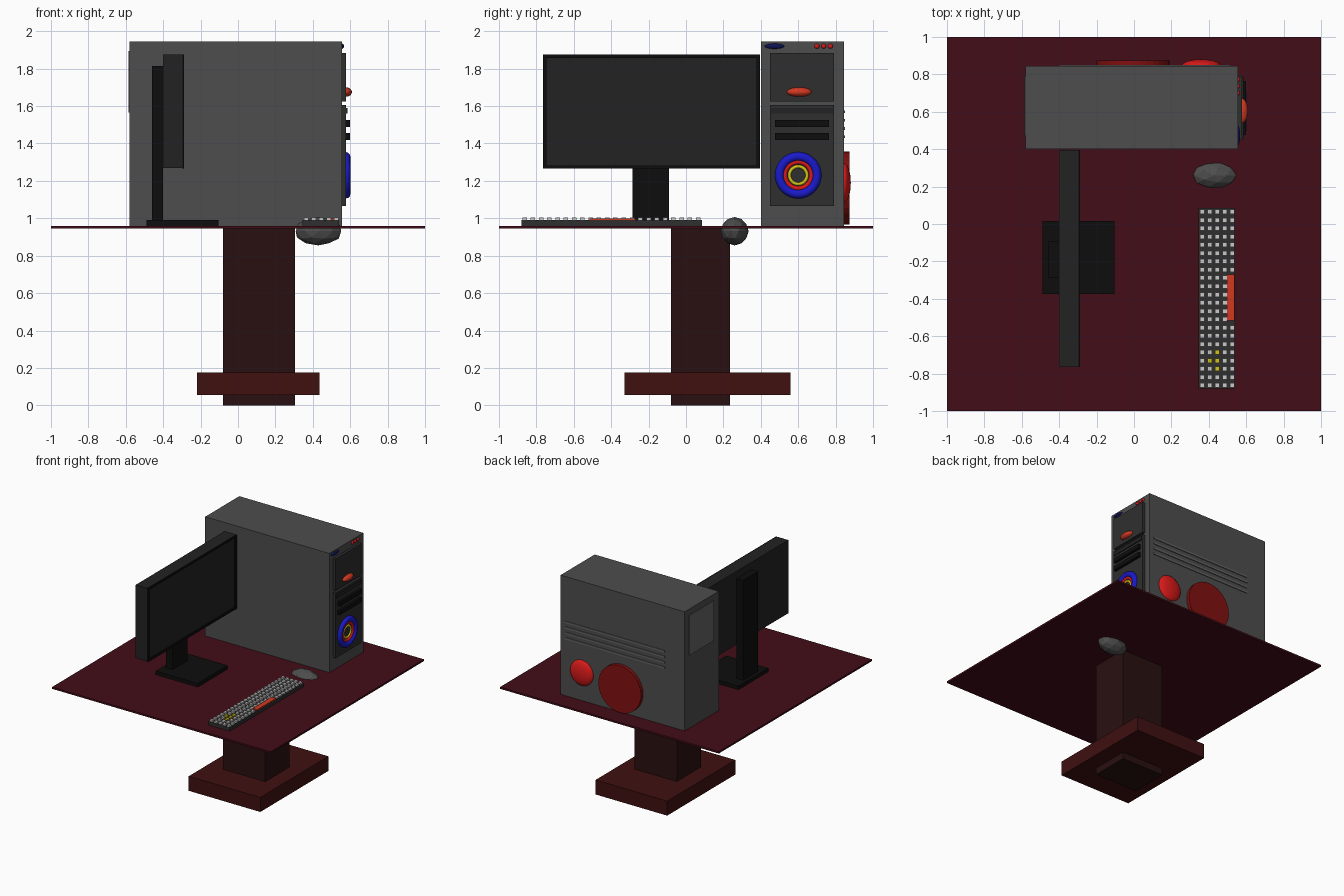
import bpy, bmesh, math
from mathutils import Matrix, Vector

if "Cube" in bpy.data.objects:
    bpy.data.objects.remove(bpy.data.objects["Cube"])


def material(name, rgb):
    m = bpy.data.materials.new(name)
    m.diffuse_color = (*rgb, 1)
    m.use_nodes = True
    m.node_tree.nodes["Principled BSDF"].inputs["Base Color"].default_value = m.diffuse_color
    return m


WINE = material("wine", (0.055, 0.004, 0.009))
BROWN = material("dark_brown", (0.022, 0.005, 0.005))
RUST = material("red_brown", (0.05, 0.005, 0.005))
CASE = material("case_grey", (0.075, 0.075, 0.075))
PANEL = material("panel_grey", (0.028, 0.028, 0.028))
WINDOW = material("light_panel", (0.13, 0.13, 0.13))
DARK = material("charcoal", (0.016, 0.016, 0.016))
BLACK = material("black", (0.004, 0.004, 0.004))
KEY = material("key_grey", (0.55, 0.55, 0.55))
RED = material("red", (0.7, 0.01, 0.01))
DEEPRED = material("deep_red", (0.22, 0.005, 0.005))
ORANGE = material("orange_red", (0.65, 0.04, 0.015))
BLUE = material("blue", (0.01, 0.01, 0.6))
NAVY = material("navy", (0.004, 0.006, 0.09))
YELLOW = material("yellow", (0.65, 0.55, 0.01))


def finish(name, bm, mat, smooth=False):
    bmesh.ops.recalc_face_normals(bm, faces=bm.faces)
    me = bpy.data.meshes.new(name)
    bm.to_mesh(me)
    bm.free()
    for p in me.polygons:
        p.use_smooth = smooth
    if mat:
        me.materials.append(mat)
    ob = bpy.data.objects.new(name, me)
    bpy.context.collection.objects.link(ob)
    return ob


def boxes(name, bounds, mat):
    """One object from any number of (x0, x1, y0, y1, z0, z1) boxes."""
    bm = bmesh.new()
    for x0, x1, y0, y1, z0, z1 in bounds:
        m = Matrix.Translation(((x0 + x1) / 2, (y0 + y1) / 2, (z0 + z1) / 2)) \
            @ Matrix.Diagonal((x1 - x0, y1 - y0, z1 - z0, 1))
        bmesh.ops.create_cube(bm, size=1, matrix=m)
    return finish(name, bm, mat)


def ellipsoid(name, loc, radii, mat):
    bm = bmesh.new()
    bmesh.ops.create_uvsphere(bm, u_segments=32, v_segments=16, radius=1,
                              matrix=Matrix.Translation(loc) @ Matrix.Diagonal((*radii, 1)))
    return finish(name, bm, mat, True)


def disc(name, loc, radius, depth, axis, mat):
    bm = bmesh.new()
    rot = Vector((0, 0, 1)).rotation_difference(Vector(axis)).to_matrix().to_4x4()
    bmesh.ops.create_cone(bm, cap_ends=True, segments=32, radius1=radius, radius2=radius,
                          depth=depth, matrix=Matrix.Translation(loc) @ rot)
    return finish(name, bm, mat)


def ring(name, loc, major, minor, mat):
    bpy.ops.mesh.primitive_torus_add(location=loc, rotation=(0, math.pi / 2, 0),
                                     major_radius=major, minor_radius=minor,
                                     major_segments=48, minor_segments=12)
    ob = bpy.context.object
    ob.name = name
    ob.data.materials.append(mat)
    bpy.ops.object.shade_smooth()


# Table
boxes("table_top", [(-1, 1, -1, 1, 0.945, 0.96)], WINE)
boxes("table_column", [(-0.08, 0.305, -0.08, 0.235, 0, 0.945)], BROWN)
boxes("table_foot", [(-0.22, 0.435, -0.33, 0.56, 0.055, 0.175)], RUST)

# Monitor
Y0, Y1, Z0, Z1, B = -0.765, 0.395, 1.265, 1.875, 0.018
boxes("monitor_stand_base", [(-0.49, -0.105, -0.375, 0.015, 0.95, 0.99)], BLACK)
boxes("monitor_stand_column", [(-0.46, -0.40, -0.285, -0.09, 0.985, 1.815)], BLACK)
boxes("monitor_panel", [(-0.40, -0.298, Y0, Y1, Z0 + 0.005, Z1)], DARK)
boxes("monitor_bezel", [(-0.30, -0.288, Y0, Y1, Z0, Z0 + B),
                        (-0.30, -0.288, Y0, Y1, Z1 - B, Z1),
                        (-0.30, -0.288, Y0, Y0 + B, Z0 + B, Z1 - B),
                        (-0.30, -0.288, Y1 - B, Y1, Z0 + B, Z1 - B)], BLACK)

# Computer case with panels on its two ends
boxes("computer_case", [(-0.58, 0.555, 0.40, 0.845, 0.955, 1.945)], CASE)
boxes("case_upper_panel", [(0.55, 0.577, 0.45, 0.79, 1.625, 1.885)], PANEL)
boxes("case_lower_panel", [(0.55, 0.577, 0.45, 0.79, 1.065, 1.605)], PANEL)
boxes("case_rear_panel", [(-0.586, -0.575, 0.47, 0.79, 1.565, 1.895)], WINDOW)
boxes("drive_slots", [(0.57, 0.60, 0.475, 0.765, z - 0.018, z + 0.018)
                      for z in (1.507, 1.437)], BLACK)
boxes("drive_trim", [(0.57, 0.585, 0.455, 0.785, 1.56, 1.59)], DARK)

# Front fan rings, button and indicator lights
ring("fan_ring_blue", (0.577, 0.60, 1.23), 0.10, 0.024, BLUE)
ring("fan_ring_red", (0.577, 0.60, 1.23), 0.071, 0.013, RED)
ring("fan_ring_yellow", (0.577, 0.60, 1.23), 0.047, 0.009, YELLOW)
ellipsoid("power_button", (0.577, 0.605, 1.675), (0.032, 0.066, 0.025), ORANGE)
ellipsoid("case_badge_light", (0.555, 0.473, 1.92), (0.012, 0.053, 0.014), NAVY)
for i in range(3):
    ellipsoid(f"indicator_light_{i + 1}", (0.555, 0.70 + 0.036 * i, 1.92),
              (0.012, 0.013, 0.013), RED)

# Side vents and round fan covers
boxes("side_vents", [(-0.40, 0.515, 0.84, 0.851, z - 0.007, z + 0.007)
                     for z in (1.57, 1.525, 1.48, 1.435)], WINDOW)
disc("large_fan_cover", (-0.005, 0.855, 1.163), 0.195, 0.036, (0, 1, 0), DEEPRED)
ellipsoid("small_fan_cover", (0.36, 0.845, 1.19), (0.105, 0.036, 0.105), RED)

# Keyboard: grid of keys, four arrow keys and a space bar
boxes("keyboard_body", [(0.345, 0.54, -0.88, 0.085, 0.955, 0.99)], PANEL)
plain, arrows = [], []
for c in range(5):
    for r in range(22):
        x, y = 0.366 + 0.0395 * c, 0.065 - 0.0442 * r
        if c == 4 and -0.52 < y < -0.26:
            continue
        is_arrow = (c == 2 and 17 <= r <= 19) or (c == 1 and r == 18)
        (arrows if is_arrow else plain).append(
            (x - 0.012, x + 0.012, y - 0.012, y + 0.012, 0.985, 1.003))
boxes("keys", plain, KEY)
boxes("arrow_keys", arrows, YELLOW)
boxes("space_bar", [(0.498, 0.538, -0.517, -0.27, 0.985, 1.0)], ORANGE)

# Mouse
bm = bmesh.new()
bmesh.ops.create_icosphere(bm, subdivisions=2, radius=1,
                           matrix=Matrix.Translation((0.43, 0.26, 0.931))
                           @ Matrix.Diagonal((0.128, 0.075, 0.076, 1)))
finish("mouse", bm, CASE)
